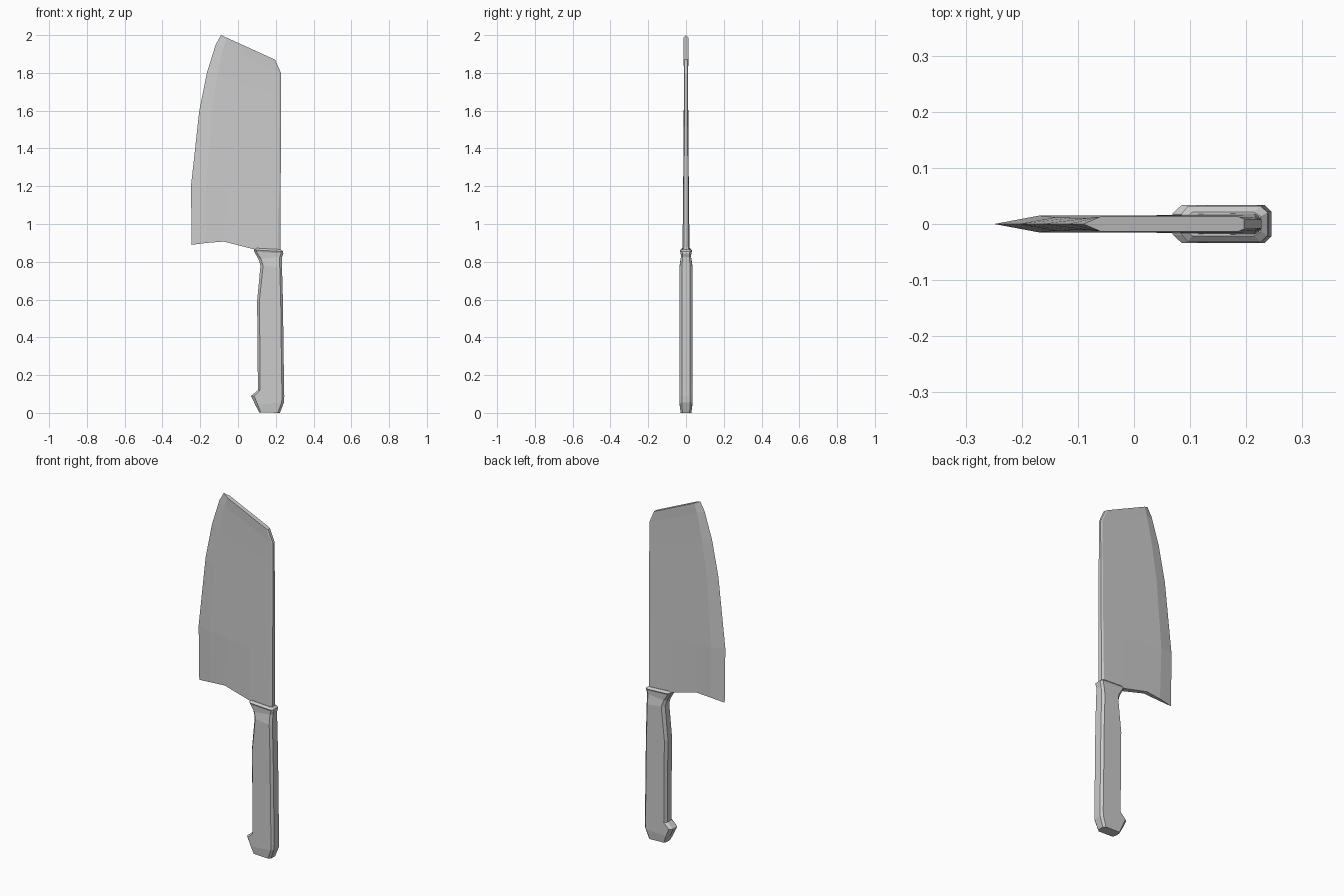
import bpy, bmesh


def slab(name, rows):
    """Symmetric flat-shaded solid: rows of (x, z, half thickness in y)."""
    bm = bmesh.new()
    front = [[bm.verts.new((x, -y, z)) for x, z, y in r] for r in rows]
    back = [[bm.verts.new((x, y, z)) for x, z, y in r] for r in rows]
    n, m = len(rows), len(rows[0])
    for i in range(n - 1):
        for g in (front, back):
            for j in range(m - 1):
                bm.faces.new((g[i][j], g[i][j + 1], g[i + 1][j + 1], g[i + 1][j]))
        for j in (0, m - 1):
            bm.faces.new((front[i][j], front[i + 1][j], back[i + 1][j], back[i][j]))
    for i in (0, n - 1):
        for j in range(m - 1):
            bm.faces.new((front[i][j], front[i][j + 1], back[i][j + 1], back[i][j]))
    bmesh.ops.remove_doubles(bm, verts=bm.verts, dist=0.0001)
    bmesh.ops.recalc_face_normals(bm, faces=bm.faces)
    mesh = bpy.data.meshes.new(name)
    bm.to_mesh(mesh)
    bm.free()
    obj = bpy.data.objects.new(name, mesh)
    bpy.context.collection.objects.link(obj)
    return obj


# Blade: curved heel, then rows from cutting edge to spine
heel = [(-0.245, 0.89, 0), (-0.165, 0.90, 0.009), (-0.075, 0.907, 0.012),
        (0.085, 0.866, 0.017), (0.215, 0.862, 0.019), (0.225, 0.862, 0.012)]
blade_rows = [heel]
# edge x, edge z, spine x, spine z, bevel width, half thickness
for xe, ze, xs, zs, w, t in [
        (-0.249, 1.20, 0.226, 1.16, 0.080, 0.015),
        (-0.205, 1.60, 0.227, 1.50, 0.065, 0.012),
        (-0.165, 1.80, 0.227, 1.68, 0.055, 0.011),
        (-0.118, 1.95, 0.227, 1.80, 0.040, 0.011),
        (-0.090, 2.00, 0.196, 1.87, 0.030, 0.013)]:
    width = xs - xe
    columns = [(0, 0), (w / width, t), (0.40, t), (0.70, t),
               (1 - 0.01 / width, t), (1, t * 0.7)]
    blade_rows.append([(xe + f * width, ze + f * (zs - ze), y) for f, y in columns])
slab("blade", blade_rows)

# Handle: chamfered grip with hooked butt, narrow neck and collar
handle_rows = []
# left x, left z, right x, right z, left chamfer, half thickness
for xl, zl, xr, zr, c, t in [
        (0.112, 0.003, 0.222, 0.000, 0.008, 0.029),
        (0.090, 0.045, 0.243, 0.055, 0.014, 0.034),
        (0.069, 0.090, 0.245, 0.090, 0.016, 0.034),
        (0.105, 0.120, 0.244, 0.130, 0.012, 0.034),
        (0.104, 0.340, 0.241, 0.340, 0.012, 0.034),
        (0.101, 0.590, 0.238, 0.590, 0.012, 0.034),
        (0.119, 0.780, 0.233, 0.770, 0.014, 0.034),
        (0.108, 0.815, 0.233, 0.825, 0.014, 0.027),
        (0.087, 0.852, 0.240, 0.845, 0.012, 0.028),
        (0.084, 0.862, 0.238, 0.855, 0.012, 0.032),
        (0.092, 0.872, 0.226, 0.866, 0.012, 0.021)]:
    handle_rows.append([(xl, zl, t * 0.55), (xl + c, zl, t),
                        (xr - 0.012, zr, t), (xr, zr, t * 0.65)])
slab("handle", handle_rows)
